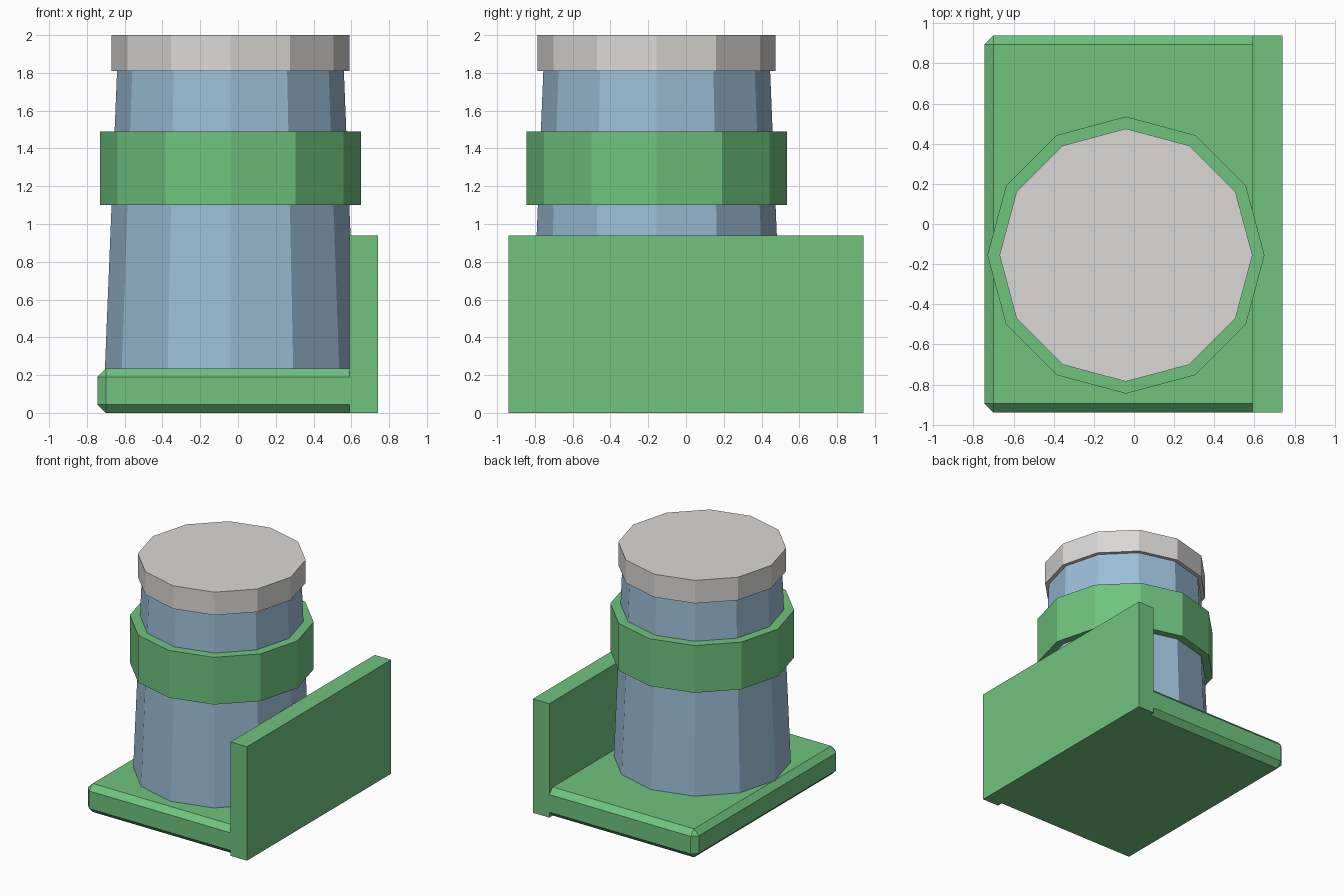
import bpy
import bmesh

cube = bpy.data.objects.get("Cube")
if cube:
    bpy.data.objects.remove(cube, do_unlink=True)


def make_material(name, rgb):
    mat = bpy.data.materials.new(name)
    mat.use_nodes = True
    color = (*rgb, 1.0)
    mat.diffuse_color = color
    mat.node_tree.nodes["Principled BSDF"].inputs["Base Color"].default_value = color
    return mat


GREEN = make_material("green", (0.16, 0.55, 0.21))
BLUE = make_material("pale blue", (0.33, 0.51, 0.68))
GREY = make_material("light grey", (0.70, 0.69, 0.67))

AXIS = (-0.04, -0.155)  # centre line of the round tower
SIDES = 12


def finish(bm, name, mat):
    mesh = bpy.data.meshes.new(name)
    bm.to_mesh(mesh)
    bm.free()
    mesh.materials.append(mat)
    obj = bpy.data.objects.new(name, mesh)
    bpy.context.collection.objects.link(obj)
    return obj


def drum(name, z0, z1, r0, r1, mat):
    """Twelve-sided upright section with a corner on the x axis."""
    bm = bmesh.new()
    bmesh.ops.create_cone(bm, cap_ends=True, segments=SIDES,
                          radius1=r0, radius2=r1, depth=z1 - z0)
    bmesh.ops.translate(bm, verts=bm.verts, vec=(*AXIS, (z0 + z1) / 2))
    return finish(bm, name, mat)


def box(name, low, high, mat, chamfer=0.0):
    """Box, optionally chamfered on every edge away from its +x end."""
    bm = bmesh.new()
    bmesh.ops.create_cube(bm, size=1)
    for v in bm.verts:
        v.co = [h if c > 0 else l for c, l, h in zip(v.co, low, high)]
    if chamfer:
        edges = [e for e in bm.edges
                 if not all(abs(v.co.x - high[0]) < 1e-4 for v in e.verts)]
        bmesh.ops.bevel(bm, geom=edges, offset=chamfer, segments=1,
                        affect='EDGES', profile=0.5)
    return finish(bm, name, mat)


# Ground plate and upright side wall
box("base_plate", (-0.745, -0.94, 0), (0.59, 0.94, 0.235), GREEN, chamfer=0.045)
box("side_wall", (0.59, -0.94, 0), (0.74, 0.94, 0.94), GREEN)

# Tapered tower with its collar and lid
drum("tower_body", 0.1, 1.82, 0.67, 0.60, BLUE)
drum("collar", 1.1, 1.49, 0.69, 0.69, GREEN)
drum("lid", 1.81, 2.0, 0.63, 0.63, GREY)
